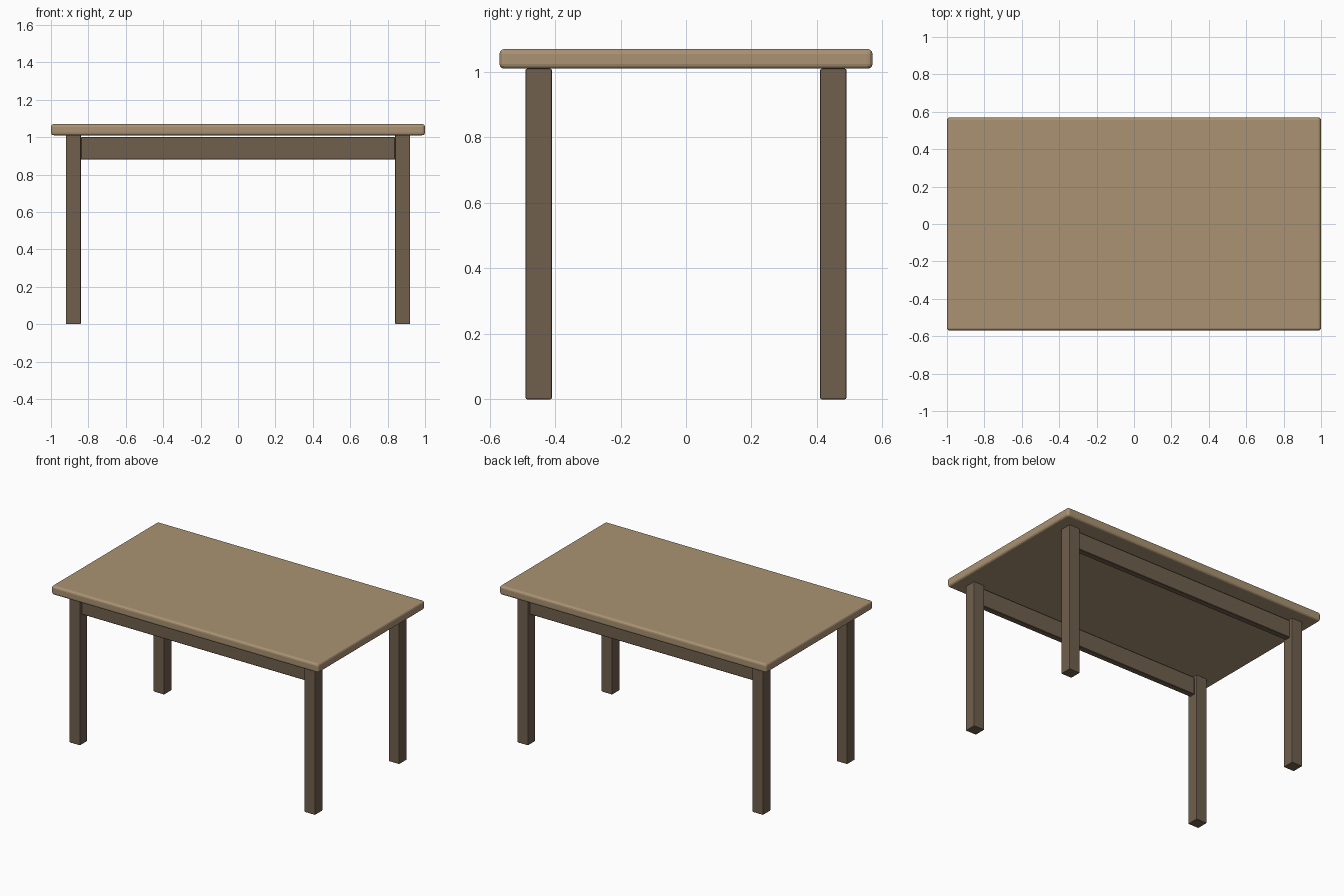
import bpy

if "Cube" in bpy.data.objects:
    bpy.data.objects.remove(bpy.data.objects["Cube"])


def material(name, color):
    mat = bpy.data.materials.new(name)
    mat.diffuse_color = (*color, 1)
    mat.use_nodes = True
    mat.node_tree.nodes["Principled BSDF"].inputs["Base Color"].default_value = mat.diffuse_color
    return mat


def box(name, lo, hi, mat, bevel, segments):
    """Box between two corners with softened edges."""
    center = [(a + b) / 2 for a, b in zip(lo, hi)]
    bpy.ops.mesh.primitive_cube_add(size=1, location=center)
    ob = bpy.context.object
    ob.name = name
    ob.scale = [b - a for a, b in zip(lo, hi)]
    bpy.ops.object.transform_apply(location=False, rotation=False, scale=True)
    mod = ob.modifiers.new("soft_edges", 'BEVEL')
    mod.width = bevel
    mod.segments = segments
    ob.data.materials.append(mat)
    return ob


light_wood = material("light_wood", (0.40, 0.29, 0.17))
dark_wood = material("dark_wood", (0.16, 0.115, 0.075))

# Table top
box("table_top", (-1, -0.57, 1.01), (1, 0.57, 1.07), light_wood, 0.015, 3)

for side_y, y in (("front", -0.45), ("back", 0.45)):
    # Legs
    for side_x, x in (("left", -0.88), ("right", 0.88)):
        box(f"{side_y}_{side_x}_leg", (x - 0.04, y - 0.04, 0),
            (x + 0.04, y + 0.04, 1.01), dark_wood, 0.004, 2)
    # Long rail between the legs, just below the top
    box(f"{side_y}_rail", (-0.84, y - 0.02, 0.88),
        (0.84, y + 0.02, 1.0), dark_wood, 0.003, 1)
